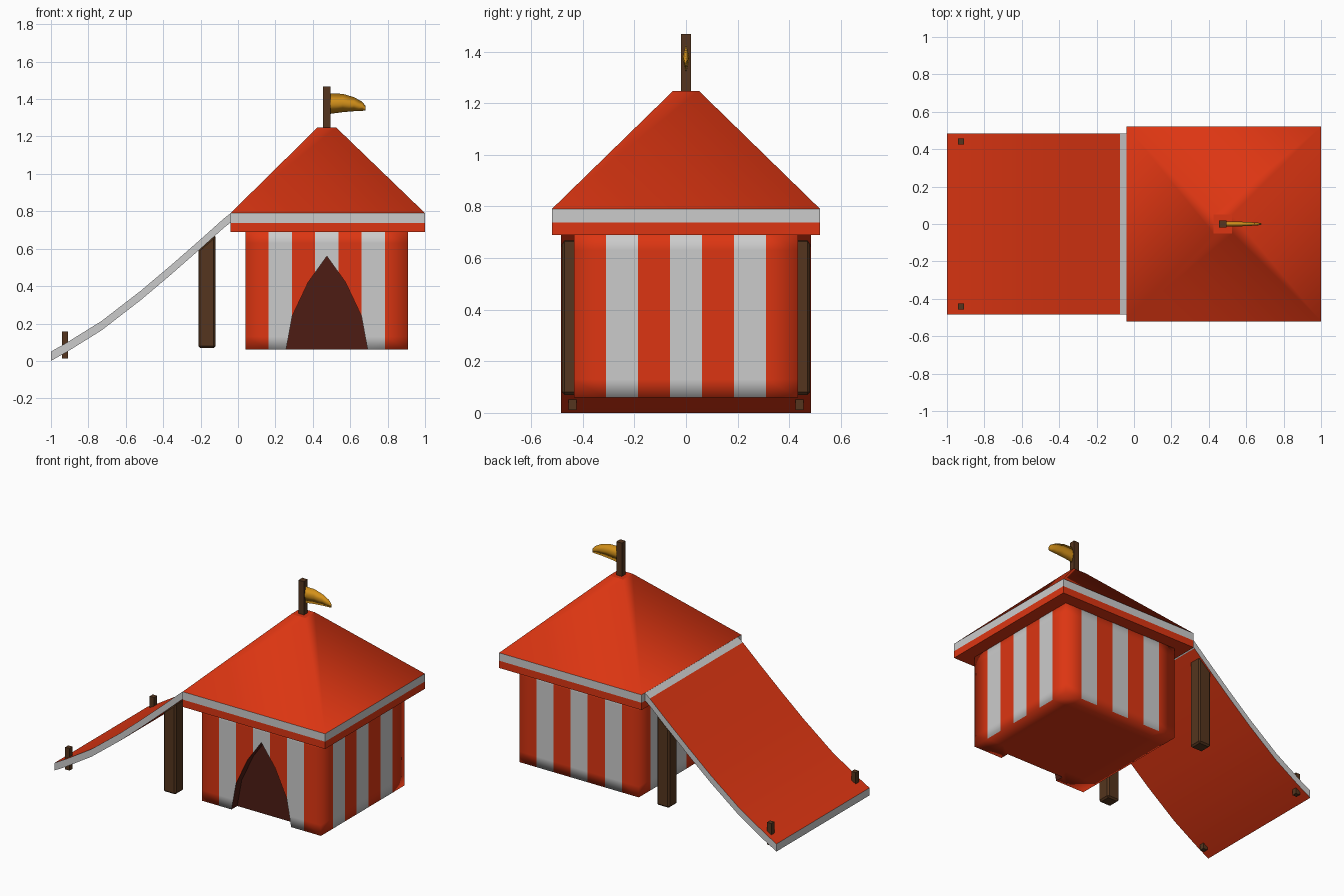
import bpy, bmesh
from mathutils import Vector

if "Cube" in bpy.data.objects:
    bpy.data.objects.remove(bpy.data.objects["Cube"])


def material(name, rgb):
    m = bpy.data.materials.new(name)
    m.diffuse_color = (*rgb, 1)
    m.use_nodes = True
    m.node_tree.nodes["Principled BSDF"].inputs["Base Color"].default_value = m.diffuse_color
    return m


RED = material("red_canvas", (0.72, 0.036, 0.006))
WHITE = material("white_canvas", (0.55, 0.55, 0.55))
DARK = material("dark_interior", (0.075, 0.012, 0.007))
WOOD = material("wood", (0.09, 0.036, 0.013))
GOLD = material("gold_flag", (0.65, 0.28, 0.01))
CX = 0.475  # tent centre


def finish(bm, name, mats):
    bmesh.ops.recalc_face_normals(bm, faces=bm.faces)
    me = bpy.data.meshes.new(name)
    bm.to_mesh(me)
    bm.free()
    for m in mats:
        me.materials.append(m)
    ob = bpy.data.objects.new(name, me)
    bpy.context.collection.objects.link(ob)
    return ob


def box_mesh(lo, hi):
    bm = bmesh.new()
    bmesh.ops.create_cube(bm, size=1)
    for v in bm.verts:
        v.co = Vector([hi[i] if v.co[i] > 0 else lo[i] for i in range(3)])
    return bm


def bridge(bm, a, b, mat=0, smooth=False):
    n = len(a)
    for i in range(n):
        f = bm.faces.new((a[i], a[(i + 1) % n], b[(i + 1) % n], b[i]))
        f.material_index = mat
        f.smooth = smooth


# striped tent body: a box cut into seven stripes per side
H, N = 0.435, 7
bm = box_mesh((CX - H, -H, 0.06), (CX + H, H, 0.70))
cuts = [((0, 0, z), (0, 0, 1)) for z in (0.13, 0.63)]
for i in range(1, N):
    o = -H + 2 * H * i / N
    cuts += [((CX + o, 0, 0), (1, 0, 0)), ((0, o, 0), (0, 1, 0))]
for co, no in cuts:
    bmesh.ops.bisect_plane(bm, geom=bm.verts[:] + bm.edges[:] + bm.faces[:],
                           plane_co=co, plane_no=no)
bm.normal_update()
for f in bm.faces:
    f.smooth = True
    c = f.calc_center_median()
    if abs(f.normal.z) < 0.5:
        o = c.x - CX if abs(f.normal.y) > 0.5 else c.y
        f.material_index = int((o + H) / (2 * H) * N) % 2
body = finish(bm, "tent_body", [RED, WHITE, DARK])

# pointed doorway recess
half = [(0.225, 0.02), (0.218, 0.06), (0.185, 0.24), (0.10, 0.42)]
outline = half + [(0, 0.56)] + [(-x, z) for x, z in reversed(half)]
bm = bmesh.new()
rings = [[bm.verts.new((CX + x, y, z)) for x, z in outline] for y in (-0.6, -H + 0.06)]
bridge(bm, *rings)
for r in rings:
    bm.faces.new(r)
for f in bm.faces:
    f.material_index = 2
cutter = finish(bm, "doorway_cutter", [RED, WHITE, DARK])
cutter.hide_render = True
mod = body.modifiers.new("doorway", 'BOOLEAN')
mod.operation, mod.solver, mod.object = 'DIFFERENCE', 'EXACT', cutter
bpy.context.view_layer.objects.active = body
bpy.ops.object.modifier_apply(modifier=mod.name)
bpy.data.objects.remove(cutter)

# roof: eave, white trim and pyramid as square rings
bm = bmesh.new()
rings = []
for r, z in ((0.52, 0.69), (0.52, 0.738), (0.52, 0.79), (0.05, 1.248)):
    rings.append([bm.verts.new((CX + 0.005 * (r > 0.1) + sx * r, sy * r, z))
                  for sx, sy in ((-1, -1), (1, -1), (1, 1), (-1, 1))])
for i in range(3):
    bridge(bm, rings[i], rings[i + 1], int(i == 1), i == 2)
bm.faces.new(rings[0])
bm.faces.new(rings[-1])
finish(bm, "roof", [RED, WHITE])

# sagging awning: red cloth with white rims
path = [(-1, 0.05), (-0.92, 0.095), (-0.73, 0.213), (-0.52, 0.375),
        (-0.36, 0.51), (-0.2, 0.65), (-0.075, 0.762), (-0.03, 0.797)]
W, T = 0.485, 0.05
ys = (-W, -W + 0.12, W - 0.12, W)
bm = bmesh.new()
rings = [[bm.verts.new((x, y, z)) for y in ys] +
         [bm.verts.new((x, y, z - T)) for y in reversed(ys)] for x, z in path]
for i in range(len(path) - 1):
    bridge(bm, rings[i], rings[i + 1], 0, True)
for r in (rings[0], rings[-1]):
    bm.faces.new(r).material_index = 1
bm.normal_update()
for f in bm.faces:
    c = f.calc_center_median()
    if abs(c.y) > W - 0.01 or c.x > -0.06:
        f.material_index = 1
        f.smooth = False
finish(bm, "awning", [RED, WHITE])

# awning posts (slanted tops) and ground pegs
for s, side in ((-1, "front"), (1, "back")):
    y0, y1 = sorted((s * 0.39, s * 0.48))
    bm = box_mesh((-0.212, y0, 0.07), (-0.12, y1, 0.675))
    for v in bm.verts:
        if v.co.z > 0.5 and v.co.x < -0.16:
            v.co.z = 0.595
    bmesh.ops.bevel(bm, geom=bm.edges[:], offset=0.01, segments=1, affect='EDGES')
    finish(bm, side + "_post", [WOOD])
    y0, y1 = s * 0.44 - 0.016, s * 0.44 + 0.016
    finish(box_mesh((-0.942, y0, 0.012), (-0.91, y1, 0.158)), side + "_peg", [WOOD])

# flag pole
finish(box_mesh((CX - 0.02, -0.02, 1.2), (CX + 0.02, 0.02, 1.468)), "flag_pole", [WOOD])

# flag: lens-shaped sections tapering to the tip
bm = bmesh.new()
rings = []
for x, top, bot, t in ((0.485, 1.43, 1.32, 0.014), (0.56, 1.428, 1.33, 0.013),
                       (0.62, 1.41, 1.335, 0.01), (0.665, 1.385, 1.337, 0.007),
                       (0.682, 1.362, 1.34, 0.003)):
    mid = (top + bot) / 2
    rings.append([bm.verts.new(p) for p in
                  ((x, 0, top), (x, t, mid), (x, 0, bot), (x, -t, mid))])
for a, b in zip(rings, rings[1:]):
    bridge(bm, a, b, 0, True)
bm.faces.new(rings[0])
bm.faces.new(rings[-1])
finish(bm, "flag", [GOLD])
